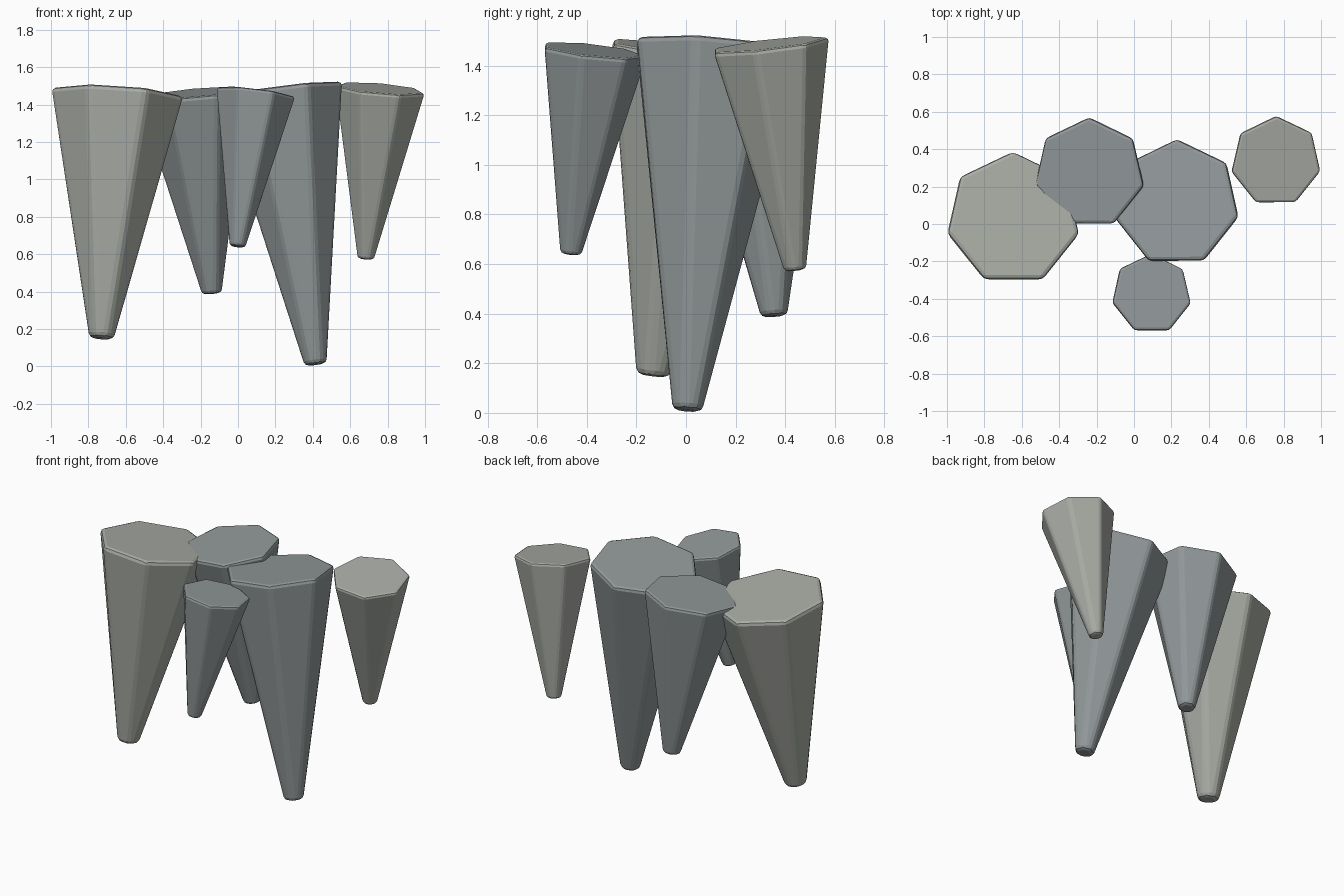
import bpy
from mathutils import Vector

if "Cube" in bpy.data.objects:
    bpy.data.objects.remove(bpy.data.objects["Cube"])


def tone(name, rgb):
    m = bpy.data.materials.new(name)
    m.diffuse_color = (*rgb, 1)
    m.use_nodes = True
    m.node_tree.nodes["Principled BSDF"].inputs["Base Color"].default_value = m.diffuse_color
    return m


pale = tone("pale_stone", (0.40, 0.42, 0.38))
dark = tone("dark_stone", (0.29, 0.32, 0.325))


def stalactite(name, tip, tip_r, top, top_r, mat):
    """Seven-sided tapered spike leaning from tip to top, all edges softened."""
    tip, top = Vector(tip), Vector(top)
    axis = top - tip
    bpy.ops.mesh.primitive_cone_add(
        vertices=7, radius1=tip_r, radius2=top_r, depth=axis.length,
        location=(tip + top) / 2,
        rotation=Vector((0, 0, 1)).rotation_difference(axis).to_euler())
    ob = bpy.context.object
    ob.name = name
    ob.data.materials.append(mat)
    bev = ob.modifiers.new("soft_edges", 'BEVEL')
    bev.width = tip_r * 0.36
    bev.segments = 2
    bev.limit_method = 'ANGLE'
    return ob


# Cluster of hanging spikes: tip centre, tip radius, top centre, top radius
stalactite("left_spike", (-0.73, -0.135, 0.15), 0.072, (-0.645, 0.03, 1.46), 0.367, pale)
stalactite("back_spike", (-0.14, 0.355, 0.39), 0.058, (-0.24, 0.27, 1.463), 0.304, dark)
stalactite("front_spike", (-0.003, -0.465, 0.64), 0.046, (0.095, -0.373, 1.463), 0.220, dark)
stalactite("middle_spike", (0.415, 0.005, 0.01), 0.065, (0.225, 0.113, 1.477), 0.347, dark)
stalactite("right_spike", (0.683, 0.44, 0.575), 0.048, (0.76, 0.333, 1.487), 0.248, pale)
